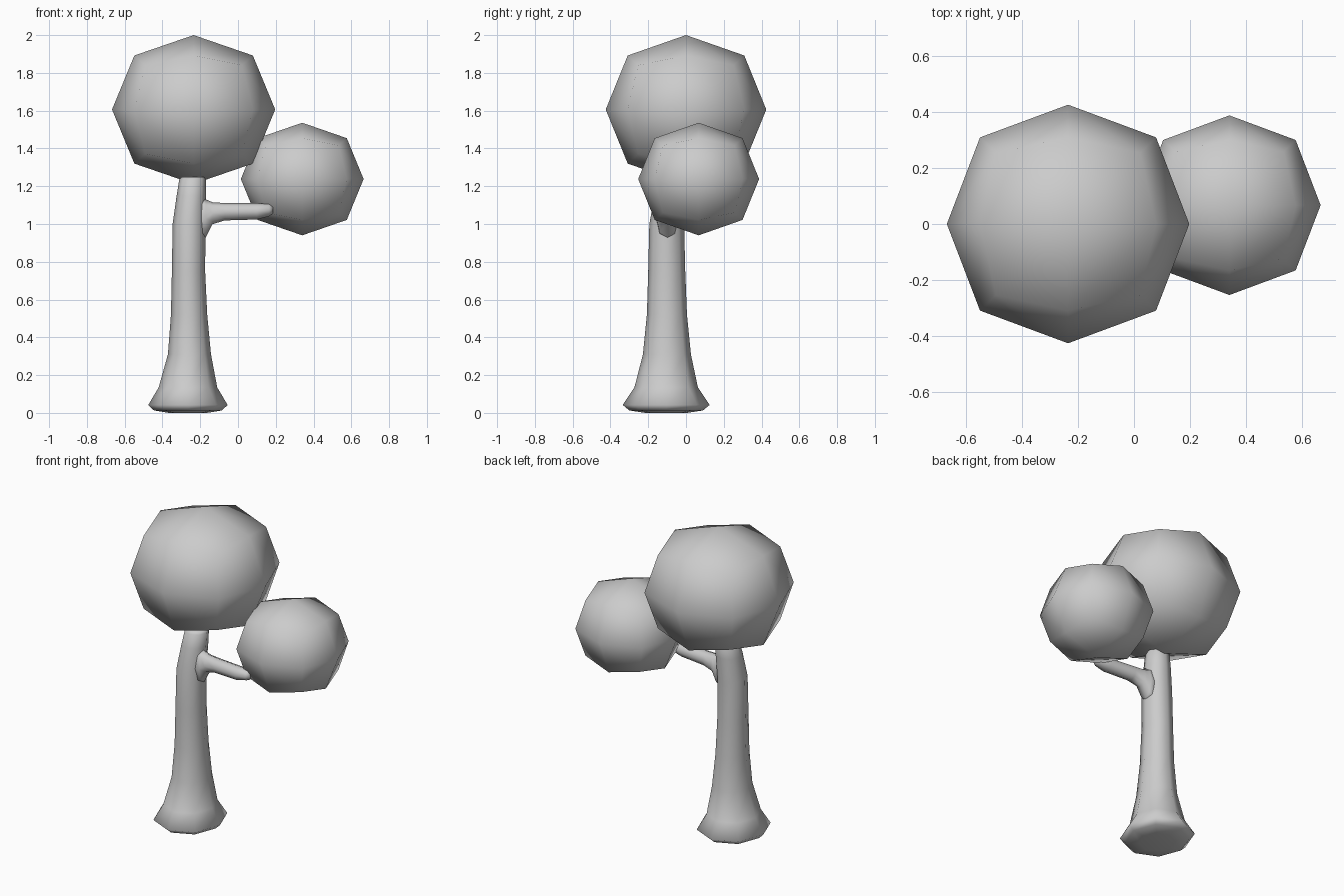
import bpy, bmesh
from math import cos, sin, pi
from mathutils import Vector

if "Cube" in bpy.data.objects:
    bpy.data.objects.remove(bpy.data.objects["Cube"])


def loft(name, rings, u, v, sides=8):
    """Skin a tube through rings of (centre, radius along u, radius along v)."""
    bm = bmesh.new()
    u, v = Vector(u), Vector(v)
    loops = []
    for c, ru, rv in rings:
        loops.append([bm.verts.new(Vector(c) + u * ru * cos(2 * pi * i / sides)
                                   + v * rv * sin(2 * pi * i / sides))
                      for i in range(sides)])
    for a, b in zip(loops, loops[1:]):
        for i in range(sides):
            j = (i + 1) % sides
            bm.faces.new((a[i], a[j], b[j], b[i]))
    bm.faces.new(loops[0][::-1])
    bm.faces.new(loops[-1])
    bmesh.ops.recalc_face_normals(bm, faces=bm.faces[:])
    for f in bm.faces:
        f.smooth = True
    me = bpy.data.meshes.new(name)
    bm.to_mesh(me)
    bm.free()
    ob = bpy.data.objects.new(name, me)
    bpy.context.collection.objects.link(ob)
    return ob


def foliage(name, centre, radii):
    """Low-poly ball: a cube subdivided once."""
    bpy.ops.mesh.primitive_cube_add(size=2, location=centre)
    ob = bpy.context.object
    ob.name = name
    ob.scale = [r / 0.8395 for r in radii]  # one subdivision shrinks the faces
    sub = ob.modifiers.new("round", 'SUBSURF')
    sub.levels = sub.render_levels = 1
    bpy.ops.object.shade_smooth()
    return ob


# Leaf balls
foliage("large_foliage", (-0.235, 0, 1.606), (0.432, 0.425, 0.394))
foliage("small_foliage", (0.34, 0.067, 1.238), (0.325, 0.32, 0.298))

# Trunk with flared foot
loft("trunk", [
    ((-0.265, -0.105, 0.0), 0.10, 0.11),
    ((-0.265, -0.105, 0.013), 0.18, 0.195),
    ((-0.265, -0.105, 0.042), 0.21, 0.23),
    ((-0.265, -0.105, 0.135), 0.155, 0.168),
    ((-0.257, -0.101, 0.31), 0.114, 0.127),
    ((-0.259, -0.101, 0.52), 0.096, 0.106),
    ((-0.262, -0.102, 0.75), 0.088, 0.098),
    ((-0.259, -0.102, 1.0), 0.087, 0.092),
    ((-0.247, -0.085, 1.15), 0.078, 0.082),
    ((-0.240, -0.075, 1.235), 0.071, 0.073),
    ((-0.240, -0.073, 1.25), 0.058, 0.06),
], (1, 0, 0), (0, 1, 0))

# Branch flaring out of the trunk
loft("branch", [
    ((-0.22, -0.10, 1.025), 0.06, 0.13),
    ((-0.17, -0.10, 1.03), 0.055, 0.10),
    ((-0.135, -0.104, 1.057), 0.048, 0.058),
    ((-0.07, -0.11, 1.065), 0.045, 0.046),
    ((0.10, -0.127, 1.067), 0.044, 0.043),
    ((0.165, -0.13, 1.075), 0.038, 0.034),
    ((0.185, -0.13, 1.075), 0.022, 0.02),
], (0, 1, 0), (0, 0, 1))
